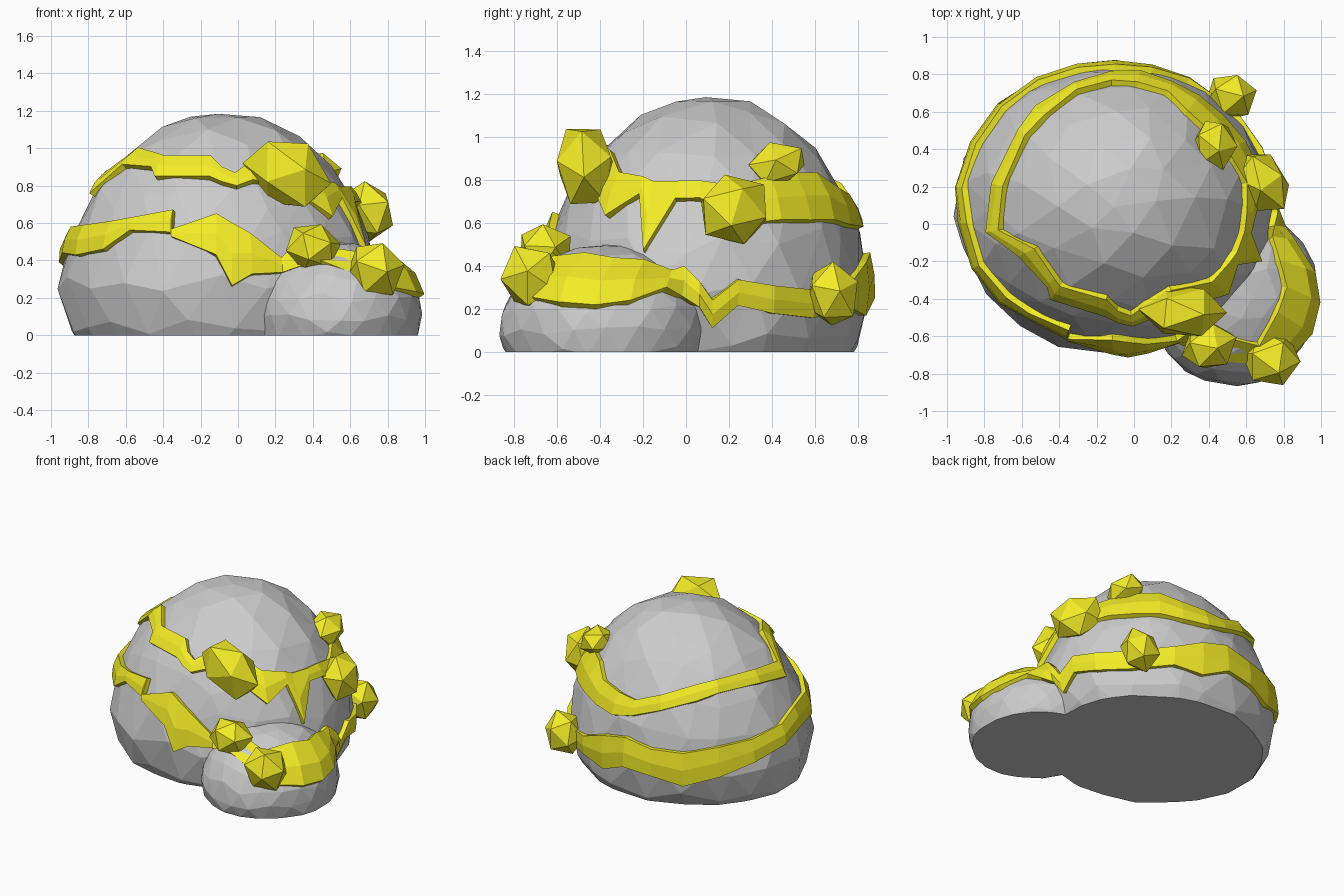
import bpy, bmesh, math, random
from mathutils import Vector, Euler
from mathutils.bvhtree import BVHTree

if "Cube" in bpy.data.objects:
    bpy.data.objects.remove(bpy.data.objects["Cube"])

random.seed(4)
AXIS = Vector((-0.1, 0.08, 0))
gold = bpy.data.materials.new("yellow_ore")
gold.diffuse_color = (0.9, 0.84, 0.02, 1)
gold.use_nodes = True
gold.node_tree.nodes["Principled BSDF"].inputs["Base Color"].default_value = gold.diffuse_color


def finish(bm, name, mat=None):
    bmesh.ops.recalc_face_normals(bm, faces=bm.faces)
    me = bpy.data.meshes.new(name)
    bm.to_mesh(me)
    ob = bpy.data.objects.new(name, me)
    bpy.context.collection.objects.link(ob)
    if mat:
        me.materials.append(mat)
    tree = BVHTree.FromBMesh(bm)
    bm.free()
    return tree


# Faceted boulder: jittered ellipsoid, tapered up and down, cut flat at the ground
def boulder(name, centre, radii, jitter, lean, taper_up, taper_down):
    bm = bmesh.new()
    bmesh.ops.create_icosphere(bm, subdivisions=3, radius=1)
    for v in bm.verts:
        n = v.co.normalized()
        t = Vector([random.uniform(-1, 1) for _ in range(3)])
        t -= n * t.dot(n)
        d = (n + t * jitter * 2).normalized() * (1 + random.uniform(-jitter, jitter) * 0.4)
        up = max(d.z, 0)
        f = 1 - taper_up * up - taper_down * min(d.z, 0) ** 2
        v.co = (centre[0] + d.x * radii[0] * f + lean[0] * up,
                centre[1] + d.y * radii[1] * f + lean[1] * up,
                centre[2] + d.z * radii[2])
    geom = bm.verts[:] + bm.edges[:] + bm.faces[:]
    cut = bmesh.ops.bisect_plane(bm, geom=geom, plane_co=(0, 0, 0), plane_no=(0, 0, -1), clear_outer=True)
    edges = [e for e in cut["geom_cut"] if isinstance(e, bmesh.types.BMEdge)]
    bmesh.ops.contextual_create(bm, geom=edges)
    return finish(bm, name)


trees = [
    boulder("large_boulder", (-0.105, 0.078, 0.28), (0.853, 0.777, 0.915), 0.03, (0.03, 0.03), 0.1, 0.5),
    boulder("small_boulder", (0.53, -0.38, 0.1), (0.46, 0.485, 0.4), 0.03, (0, 0), 0, 0.3),
]


# Outermost rock point at a heading and height
def surface(x, y, z):
    out = (Vector((x, y, 0)) - AXIS).normalized()
    start = AXIS + out * 3 + Vector((0, 0, z))
    hits = [t.ray_cast(start, -out) for t in trees]
    hit = min((h for h in hits if h[0]), key=lambda h: h[3])
    return hit[0], hit[1]


# Ore vein: closed band wrapped on the rocks, with a middle row on its outside
def vein(name, points):
    bm = bmesh.new()
    rings = []
    for x, y, lo, hi in points:
        (pl, nl), (pm, nm), (ph, nh) = [surface(x, y, z) for z in (lo, (lo + hi) / 2, hi)]
        n = (nl + nm + nh).normalized()
        rings.append([bm.verts.new(p) for p in
                      (pl - n * 0.05, pl + n * 0.035, pm + n * 0.04, ph + n * 0.035, ph - n * 0.05)])
    for a, b in zip(rings, rings[1:] + rings[:1]):
        for i in range(5):
            j = (i + 1) % 5
            bm.faces.new((a[i], a[j], b[j], b[i]))
    finish(bm, name, gold)


vein("lower_vein", [
    (-0.97, 0, .43, .57), (-0.91, -.25, .42, .58), (-.72, -.42, .45, .60),
    (-.58, -.5, .55, .62), (-.36, -.6, .54, .66), (-.35, -.605, .52, .56),
    (-.12, -.7, .42, .64), (-.03, -.73, .26, .60), (.08, -.71, .32, .54),
    (.26, -.68, .33, .41), (.4, -.66, .38, .47), (.73, -.7, .24, .42),
    (.9, -.56, .21, .44), (.97, -.42, .20, .42), (.95, -.27, .22, .41),
    (.9, -.12, .28, .36), (.84, -.03, .25, .39), (.78, .06, .21, .33),
    (.75, .12, .12, .25), (.72, .24, .22, .34), (.67, .4, .18, .31),
    (.56, .6, .16, .29), (.3, .78, .2, .34), (.1, .84, .17, .42),
    (-.1, .86, .25, .46), (-.3, .82, .23, .42), (-.5, .74, .18, .42),
    (-.7, .62, .25, .46), (-.86, .43, .32, .48), (-.95, .2, .38, .52)])

vein("upper_vein", [
    (-.76, -.04, .74, .84), (-.62, -.17, .89, .98), (-.46, -.33, .88, .95),
    (-.42, -.37, .83, .94), (-.15, -.45, .83, .94), (-.08, -.54, .80, .88),
    (.0, -.58, .78, .85), (.08, -.5, .81, .90), (.27, -.45, .78, .92),
    (.48, -.35, .62, .82), (.56, -.22, .72, .80), (.6, -.17, .46, .78),
    (.64, -.05, .70, .78), (.66, .07, .70, .78), (.67, .23, .58, .76),
    (.56, .42, .60, .80), (.42, .53, .60, .82), (.3, .62, .60, .82),
    (.18, .7, .58, .75), (.02, .77, .57, .72), (-.12, .77, .60, .70),
    (-.3, .7, .67, .77), (-.47, .56, .74, .83), (-.55, .45, .78, .86),
    (-.68, .2, .78, .86)])


# Ore crystals: squashed icosahedra
crystals = [
    ((.265, -.465, .865), (.24, .15, .19), (0.1, .6, 0)),
    ((.40, -.655, .47), (.15, .13, .135), (.2, .3, .4)),
    ((.735, -.715, .34), (.16, .145, .17), (.5, .2, .1)),
    ((.52, .68, .27), (.14, .13, .155), (.1, .4, .3)),
    ((.43, .42, .87), (.125, .15, .105), (.3, .2, .1)),
    ((.69, .225, .66), (.135, .185, .17), (.2, -.2, .5)),
]
for k, (loc, size, rot) in enumerate(crystals):
    bm = bmesh.new()
    bmesh.ops.create_icosphere(bm, subdivisions=1, radius=1)
    m = Euler(rot).to_matrix()
    for v in bm.verts:
        d = v.co * random.uniform(.97, 1.07)
        v.co = Vector(loc) + m @ Vector([d[i] * size[i] for i in range(3)])
    finish(bm, f"ore_crystal_{k + 1}", gold)
